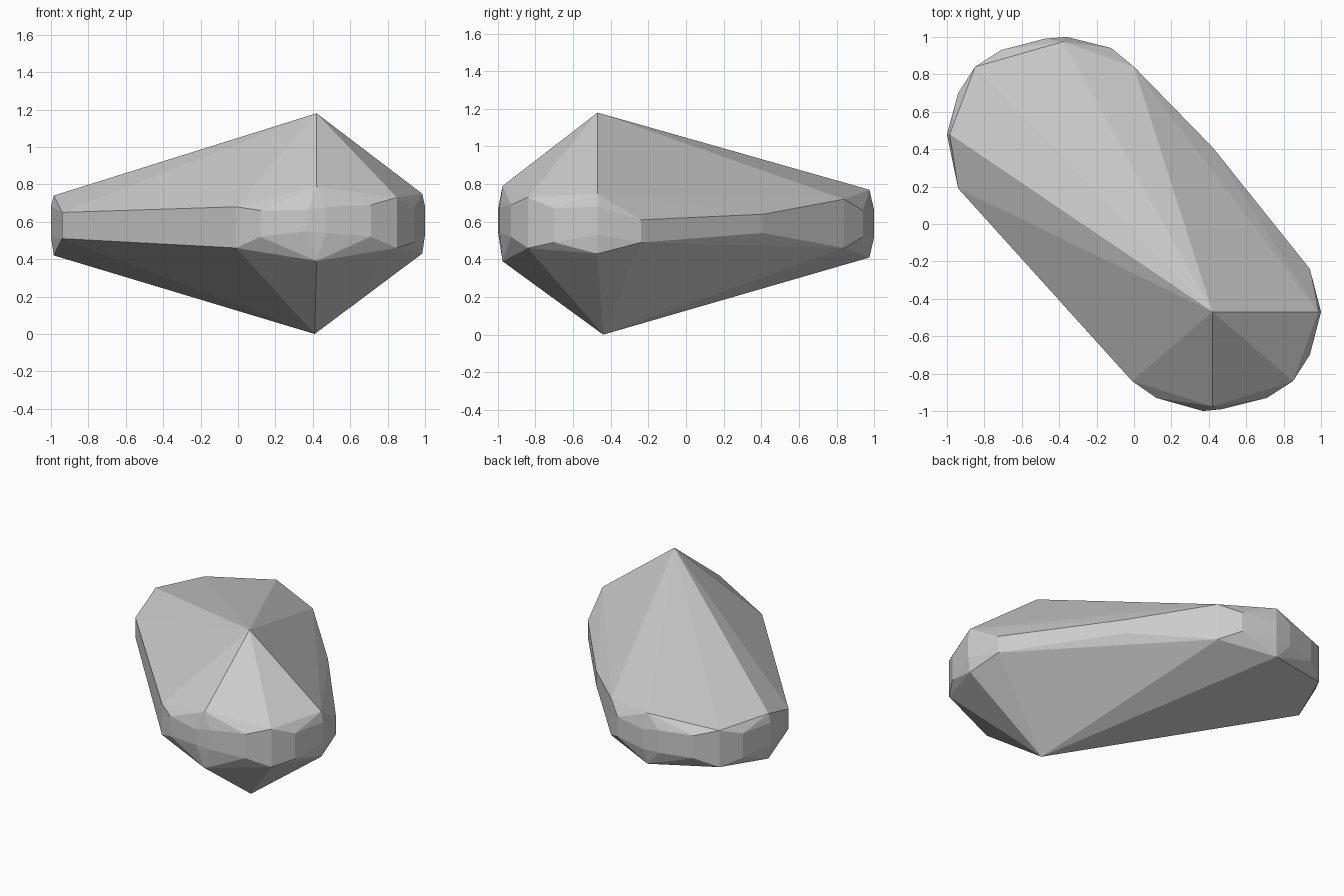
import bpy, bmesh

# Faceted rock: two off-centre peaks and a rounded oblong waist
PEAKS = [(0.42, -0.47, 1.18), (0.41, -0.44, 0.0)]

# Waist outline: x, y, lower z, upper z
WAIST = [
    (-0.985, 0.48, 0.42, 0.74), (-1.0, 0.48, 0.52, 0.68),
    (-0.94, 0.70, 0.50, 0.67), (-0.85, 0.84, 0.46, 0.72),
    (-0.71, 0.93, 0.52, 0.68), (-0.48, 0.99, 0.52, 0.68),
    (-0.38, 0.975, 0.41, 0.77), (-0.36, 1.0, 0.52, 0.66),
    (-0.12, 0.94, 0.52, 0.66), (0.0, 0.84, 0.46, 0.72),
    (0.42, 0.41, 0.54, 0.64), (0.94, -0.24, 0.49, 0.61),
    (0.985, -0.47, 0.43, 0.75), (1.0, -0.47, 0.53, 0.68),
    (0.94, -0.70, 0.49, 0.67), (0.85, -0.84, 0.46, 0.73),
    (0.71, -0.93, 0.52, 0.69), (0.42, -0.975, 0.39, 0.79),
    (0.47, -0.99, 0.54, 0.68), (0.37, -1.0, 0.55, 0.66),
    (0.12, -0.93, 0.52, 0.66), (-0.01, -0.84, 0.46, 0.68),
    (-0.94, 0.19, 0.51, 0.65),
]

bm = bmesh.new()
for p in PEAKS:
    bm.verts.new(p)
for x, y, lo, hi in WAIST:
    bm.verts.new((x, y, lo))
    bm.verts.new((x, y, hi))

# Wrap the points in flat facets
hull = bmesh.ops.convex_hull(bm, input=bm.verts[:])
inner = {g for g in hull["geom_interior"] + hull["geom_unused"]
         if isinstance(g, bmesh.types.BMVert)}
bmesh.ops.delete(bm, geom=list(inner), context='VERTS')
bmesh.ops.recalc_face_normals(bm, faces=bm.faces[:])

mesh = bpy.data.meshes.new("rock")
bm.to_mesh(mesh)
bm.free()
bpy.context.collection.objects.link(bpy.data.objects.new("rock", mesh))
